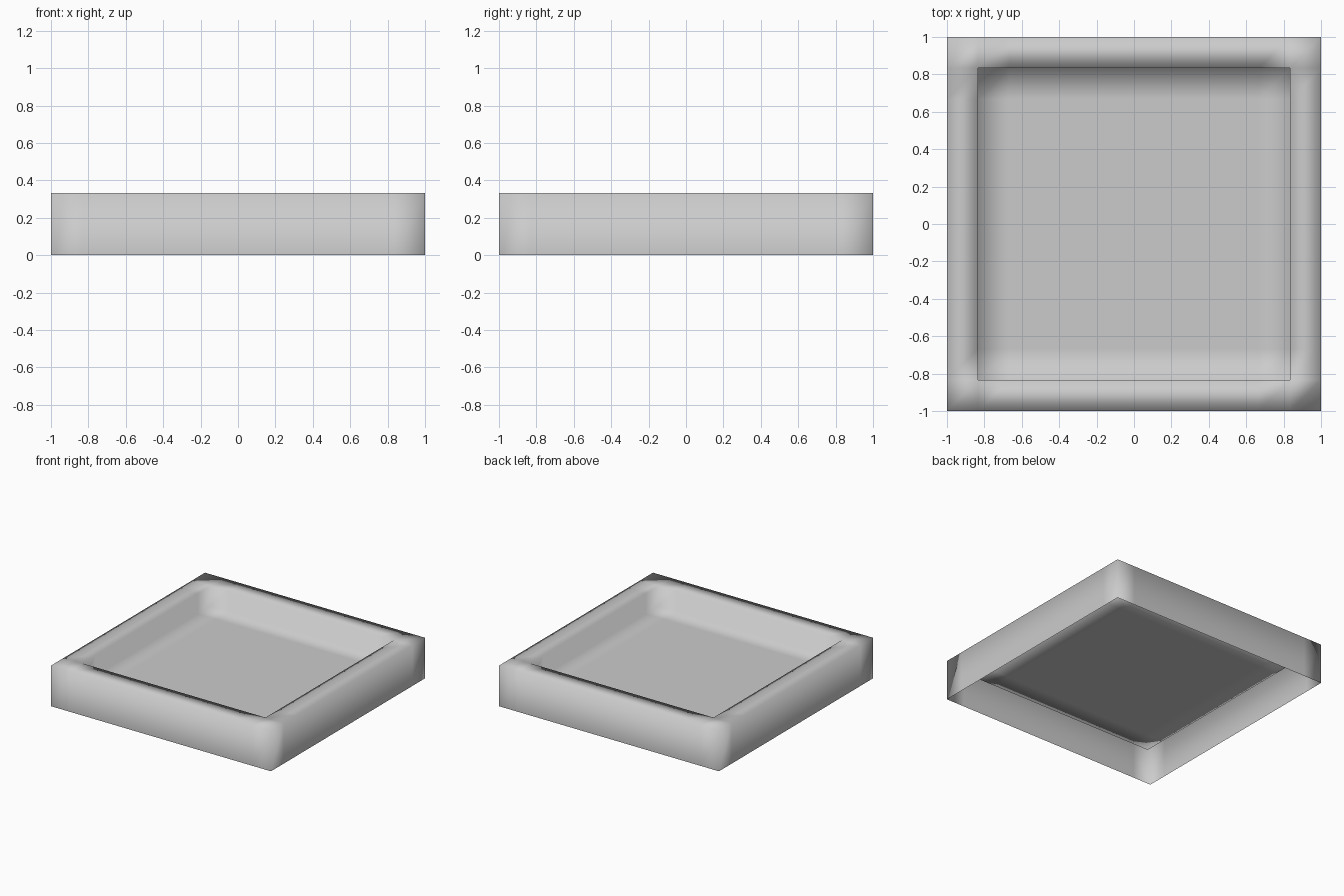
import bpy
import bmesh

cube = bpy.data.objects.get("Cube")
if cube:
    bpy.data.objects.remove(cube, do_unlink=True)

CELLS = 12
UNIT = 2 / CELLS          # rim width and recess depth
HEIGHT = 2 * UNIT

# Plain grey material
grey = bpy.data.materials.new("plain_grey")
grey.use_nodes = True
colour = (0.6, 0.6, 0.6, 1)
grey.diffuse_color = colour
grey.node_tree.nodes["Principled BSDF"].inputs["Base Color"].default_value = colour

bm = bmesh.new()

# Top sheet
bmesh.ops.create_grid(bm, x_segments=CELLS, y_segments=CELLS, size=1)
for v in bm.verts:
    v.co.z = HEIGHT

# Outer walls, open underneath
border = [e for e in bm.edges if e.is_boundary]
walls = bmesh.ops.extrude_edge_only(bm, edges=border)["geom"]
for v in walls:
    if isinstance(v, bmesh.types.BMVert):
        v.co.z = 0

# Recessed floor and inner walls
inner = 1 - UNIT
floor = [f for f in bm.faces
         if max(abs(c) for c in f.calc_center_median().xy) < inner]
sunk = bmesh.ops.extrude_face_region(bm, geom=floor)["geom"]
for v in sunk:
    if isinstance(v, bmesh.types.BMVert):
        v.co.z = HEIGHT - UNIT
old = [f for f in floor if f.is_valid and f.calc_center_median().z > HEIGHT - 0.01]
if old:
    bmesh.ops.delete(bm, geom=old, context='FACES')

# Consistent normals, with the floor facing up
bmesh.ops.recalc_face_normals(bm, faces=bm.faces[:])
middle = min(bm.faces, key=lambda f: f.calc_center_median().xy.length)
if middle.normal.z < 0:
    bmesh.ops.reverse_faces(bm, faces=bm.faces[:])
for f in bm.faces:
    f.smooth = True

mesh = bpy.data.meshes.new("square_tray")
bm.to_mesh(mesh)
bm.free()
mesh.materials.append(grey)
tray = bpy.data.objects.new("square_tray", mesh)
bpy.context.collection.objects.link(tray)
